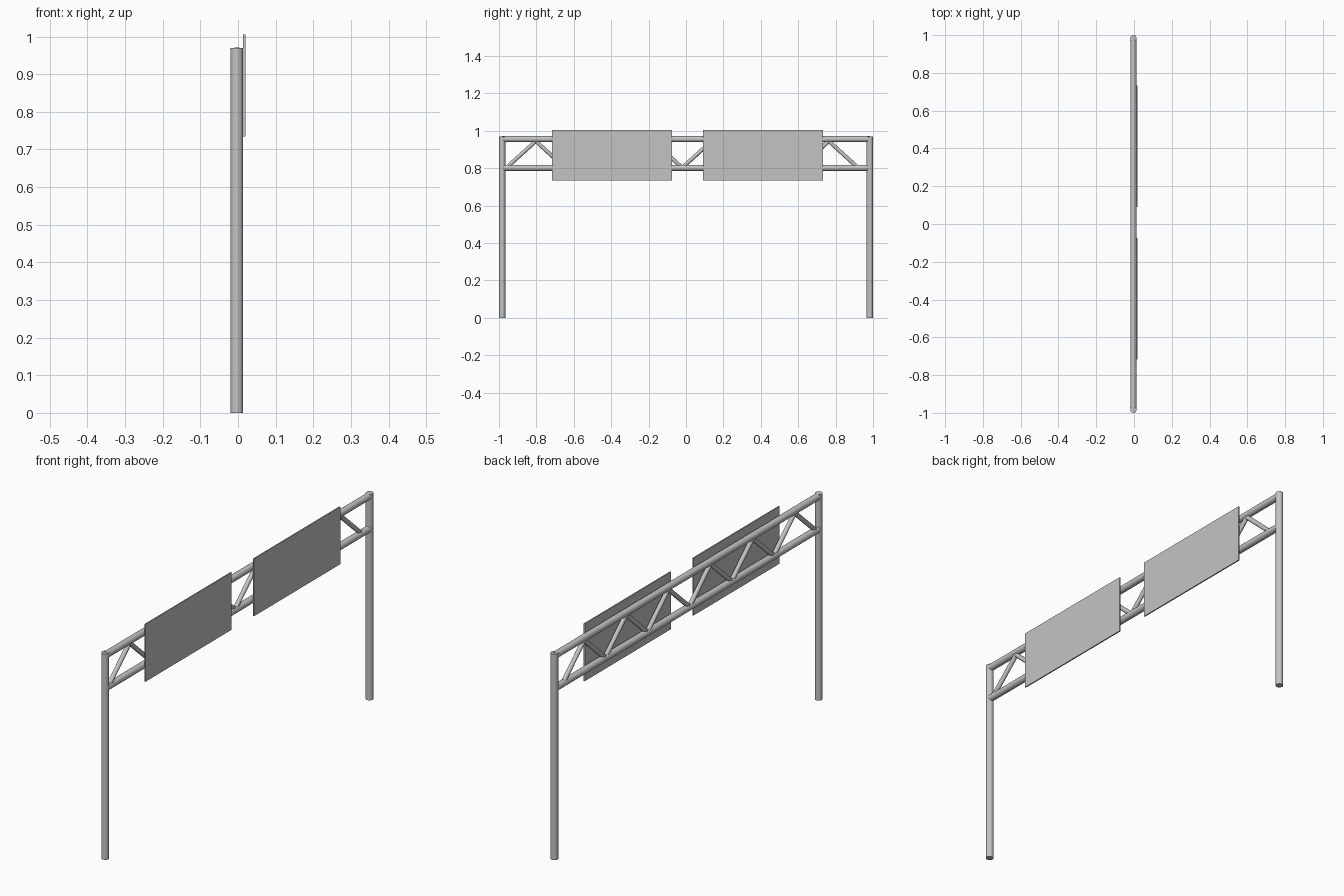
import bpy
import bmesh
import math
from mathutils import Vector

old = bpy.data.objects.get("Cube")
if old:
    bpy.data.objects.remove(old, do_unlink=True)

# Bare galvanised metal, used everywhere
metal = bpy.data.materials.new("grey_metal")
metal.use_nodes = True
grey = (0.55, 0.55, 0.55, 1.0)
metal.diffuse_color = grey
metal.node_tree.nodes["Principled BSDF"].inputs["Base Color"].default_value = grey

AXIS_X = -0.003     # plane of the frame
POST_Y = 0.983
POST_R = 0.0168
POST_TOP = 0.97


def finish(name, bm):
    mesh = bpy.data.meshes.new(name)
    bm.to_mesh(mesh)
    bm.free()
    mesh.materials.append(metal)
    for face in mesh.polygons:
        face.use_smooth = True
    mesh.set_sharp_from_angle(angle=math.radians(35))
    obj = bpy.data.objects.new(name, mesh)
    bpy.context.collection.objects.link(obj)
    return obj


def tube(name, start, end, radius, sides=20):
    """Capped round bar between two (y, z) points in the frame plane."""
    a = Vector((AXIS_X, *start))
    b = Vector((AXIS_X, *end))
    bm = bmesh.new()
    bmesh.ops.create_cone(bm, cap_ends=True, segments=sides, radius1=radius,
                          radius2=radius, depth=(b - a).length)
    obj = finish(name, bm)
    obj.location = (a + b) / 2
    obj.rotation_euler = (b - a).to_track_quat('Z', 'X').to_euler()
    return obj


def panel(name, low, high):
    """Flat box between two opposite corners."""
    low, high = Vector(low), Vector(high)
    bm = bmesh.new()
    bmesh.ops.create_cube(bm, size=1)
    bmesh.ops.scale(bm, vec=high - low, verts=bm.verts)
    obj = finish(name, bm)
    obj.location = (low + high) / 2
    return obj


# Upright posts
for side, name in ((-1, "front_post"), (1, "back_post")):
    tube(name, (side * POST_Y, 0), (side * POST_Y, POST_TOP), POST_R)

# Horizontal chords of the truss
for name, z in (("lower_chord", 0.802), ("upper_chord", 0.956)):
    tube(name, (-POST_Y, z), (POST_Y, z), 0.016)

# Zigzag braces between the chords
BAYS = 12
FIRST, LAST = -0.96, 0.92
LOW, HIGH = 0.803, 0.945
nodes = [(FIRST + (LAST - FIRST) * i / BAYS, HIGH if i % 2 else LOW)
         for i in range(BAYS + 1)]
for i, (start, end) in enumerate(zip(nodes, nodes[1:])):
    tube(f"brace_{i + 1}", start, end, 0.0105, sides=16)

# Blank sign boards on the +x side
for name, y0, y1 in (("front_sign", -0.717, -0.075), ("back_sign", 0.091, 0.733)):
    panel(name, (0.0138, y0, 0.735), (0.0198, y1, 1.005))
